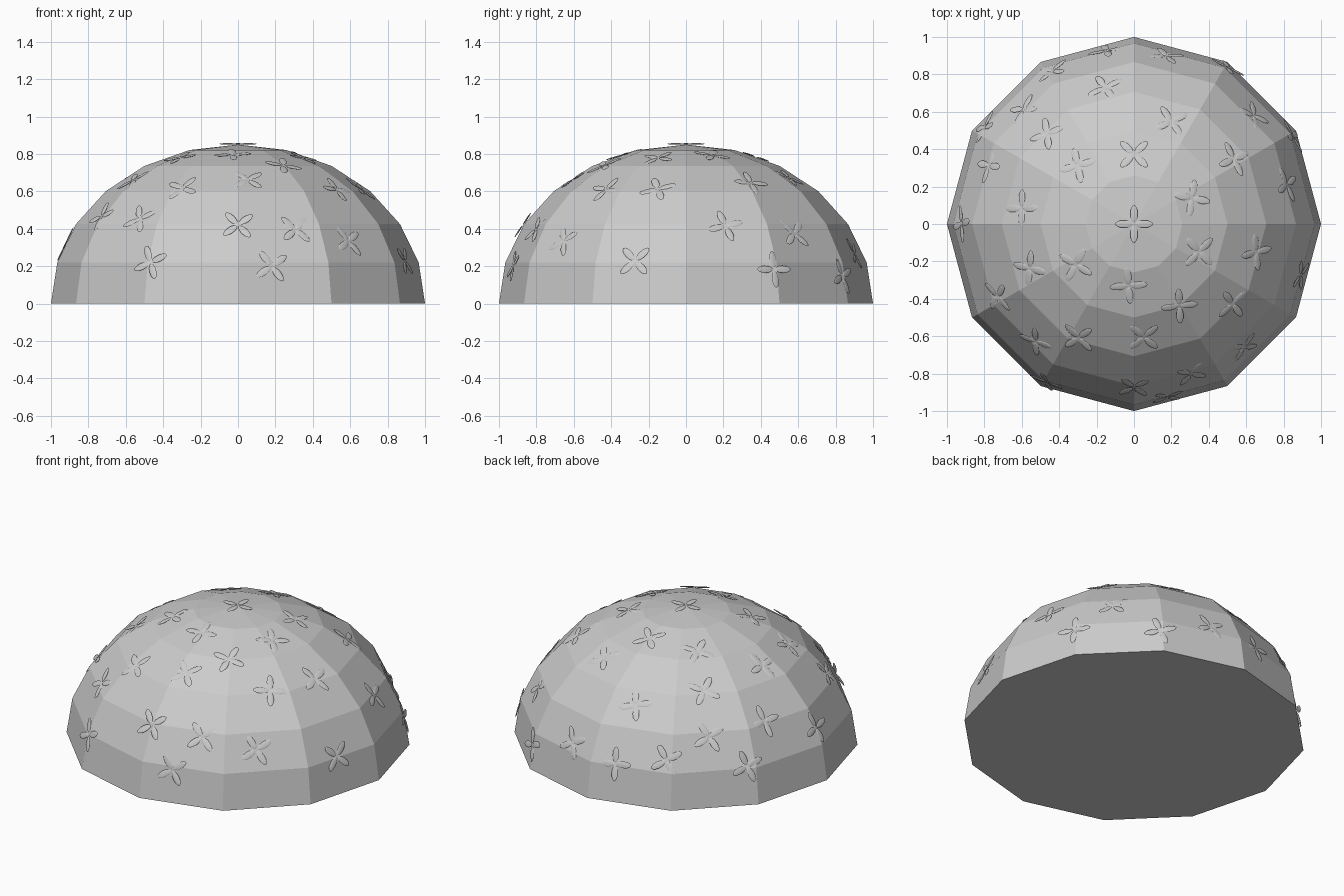
import bpy, bmesh
from math import sin, cos, pi, radians
from mathutils import Vector, Matrix

if "Cube" in bpy.data.objects:
    bpy.data.objects.remove(bpy.data.objects["Cube"])

H = 0.85  # dome height


def finish(bm, name):
    bmesh.ops.recalc_face_normals(bm, faces=bm.faces)
    me = bpy.data.meshes.new(name)
    bm.to_mesh(me)
    bm.free()
    ob = bpy.data.objects.new(name, me)
    bpy.context.collection.objects.link(ob)
    return ob


# Faceted dome: upper half of a squashed 12-sided sphere, closed underneath
bm = bmesh.new()
rings = [[bm.verts.new((cos(radians(15 * r)) * cos(pi * s / 6),
                        cos(radians(15 * r)) * sin(pi * s / 6),
                        H * sin(radians(15 * r)))) for s in range(12)]
         for r in range(6)]
apex = bm.verts.new((0, 0, H))
for a, b in zip(rings, rings[1:]):
    for s in range(12):
        n = (s + 1) % 12
        bm.faces.new((a[s], a[n], b[n], b[s]))
for s in range(12):
    bm.faces.new((rings[-1][s], rings[-1][(s + 1) % 12], apex))
bm.faces.new(rings[0][::-1])
dome = finish(bm, "dome")

# Flowers: azimuth, angle down from the apex, spin (degrees)
spots = [
    (0, 0, 0),
    (90, 22, 45), (134, 26, 60), (24, 20, 56), (337, 22.5, 68),
    (265, 19.5, 10), (215, 22.5, 25), (299, 30, 66),
    (172, 38, 8), (203, 38, 57), (134, 43, 61), (102, 50, 18),
    (70, 36.5, 50), (33, 40, 82), (347, 43, 23), (321, 43.5, 79),
    (275, 38, 40), (244, 43, 66),
    (208, 56.5, 22), (230, 57, 30), (158, 58.5, 7), (134, 61, 30),
    (42, 63, 40), (14.5, 60, 15), (312, 66, 30), (291, 61.5, 40),
    (270, 60.5, 40), (180, 68, 10),
    (118, 70, 30), (99, 74, 5), (79, 71, 30), (59, 80, 20),
    (29, 77.5, 0), (343, 74, 45), (281, 76, 35), (241, 75, 25),
    (147, 74, 20),
]

bm = bmesh.new()
# one petal: thin flattened ellipsoid reaching out from the flower centre
petal = Matrix.Translation((0.055, 0, 0)) @ Matrix.Diagonal((0.047, 0.02, 0.004, 1))
for az, tilt, spin in spots:
    a, t = radians(az), radians(tilt)
    p = Vector((sin(t) * cos(a), sin(t) * sin(a), H * cos(t)))
    normal = Vector((p.x, p.y, p.z / H ** 2)).normalized()
    # sit on the facet below this point
    hit, loc, _, _ = dome.ray_cast(p * 1.3, -p.normalized())
    p = (loc if hit else p) + normal * 0.004
    down = Vector((cos(a), sin(a), 0))
    down = (down - normal * down.dot(normal)).normalized()
    side = normal.cross(down)
    frame = Matrix((down, side, normal)).transposed().to_4x4()
    frame.translation = p
    for k in range(4):
        turn = Matrix.Rotation(radians(spin) + k * pi / 2, 4, 'Z')
        bmesh.ops.create_uvsphere(bm, u_segments=12, v_segments=6, radius=1,
                                  matrix=frame @ turn @ petal)
finish(bm, "flower_petals")
